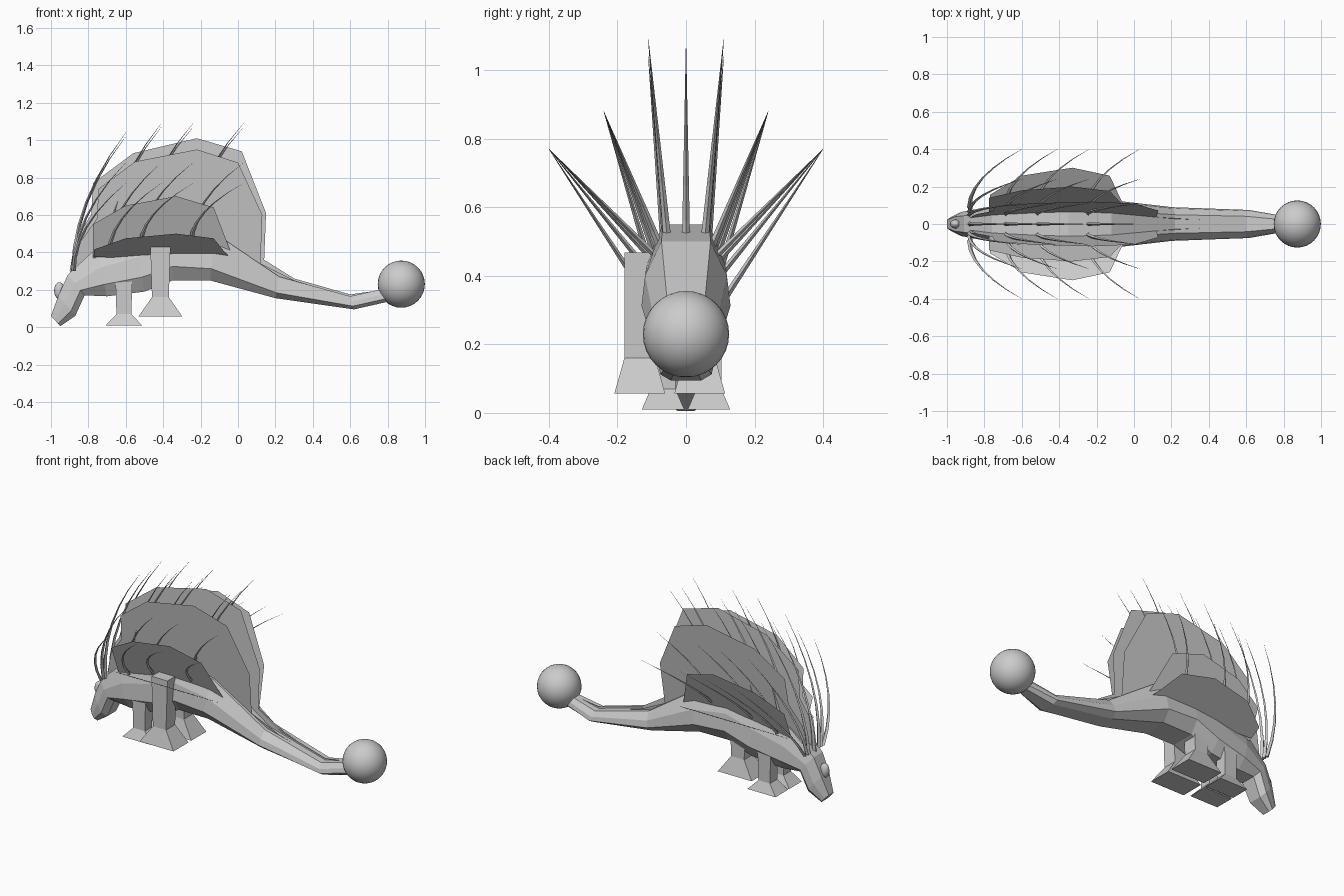
import bpy, bmesh
from mathutils import Vector


def make(name, verts, faces):
    me = bpy.data.meshes.new(name)
    me.from_pydata(verts, [], faces)
    bm = bmesh.new()
    bm.from_mesh(me)
    bmesh.ops.recalc_face_normals(bm, faces=bm.faces)
    bm.to_mesh(me)
    bm.free()
    ob = bpy.data.objects.new(name, me)
    bpy.context.collection.objects.link(ob)
    return ob


def loft(name, rings):
    n = len(rings[0])
    verts = [p for r in rings for p in r]
    faces = [list(range(n)), list(range(len(verts) - n, len(verts)))]
    for i in range(len(rings) - 1):
        for j in range(n):
            k = (j + 1) % n
            faces.append([i * n + j, i * n + k, (i + 1) * n + k, (i + 1) * n + j])
    return make(name, verts, faces)


# Body, head and tail: sheared eight-sided sections
# (x bottom, z bottom, x top, z top, half width)
sections = [
    (-0.95, 0.005, -1.0, 0.06, 0.04),
    (-0.87, 0.06, -0.96, 0.17, 0.07),
    (-0.82, 0.17, -0.91, 0.28, 0.08),
    (-0.70, 0.165, -0.76, 0.42, 0.10),
    (-0.50, 0.19, -0.55, 0.50, 0.115),
    (-0.35, 0.25, -0.35, 0.55, 0.125),
    (-0.15, 0.25, -0.12, 0.50, 0.13),
    (0.20, 0.155, 0.22, 0.27, 0.09),
    (0.62, 0.095, 0.60, 0.165, 0.075),
    (0.82, 0.14, 0.80, 0.21, 0.04),
]
half = [(0.6, 0.0), (1.0, 0.25), (0.92, 0.6), (0.55, 1.0)]
outline = half + [(-y, t) for y, t in reversed(half)]
loft("body", [[(xb + (xt - xb) * t, w * y, zb + (zt - zb) * t) for y, t in outline]
              for xb, zb, xt, zt, w in sections])


# Legs with flared feet: rings of (half x, half y, z)
def leg(name, x, y, profile):
    loft(name, [[(x + sx * hx, y + sy * hy, z) for sx, sy in
                 ((-1, -1), (1, -1), (1, 1), (-1, 1))] for hx, hy, z in profile])


rear = [(0.117, 0.074, 0.057), (0.045, 0.045, 0.16), (0.055, 0.045, 0.468)]
fore = [(0.097, 0.062, 0.01), (0.04, 0.036, 0.07), (0.045, 0.036, 0.26)]
leg("rear_leg_near", -0.415, -0.135, rear)
leg("rear_leg_far", -0.415, 0.04, rear)
leg("front_leg_near", -0.61, -0.067, fore)
leg("front_leg_far", -0.61, 0.067, fore)


# Thin back sails, drawn in x/z and leaned outwards
def sail(name, pts, y0=0.0, slope=0.0, z0=0.4):
    for s in ((1, -1) if y0 else (1,)):
        make(name, [(x, s * (y0 + slope * (z - z0)), z) for x, z in pts],
             [list(range(len(pts)))])


root = [(0.6, 0.14), (0.2, 0.2), (-0.2, 0.36), (-0.7, 0.32), (-0.86, 0.25)]
sail("centre_sail", [(-0.90, 0.30), (-0.87, 0.47), (-0.785, 0.60), (-0.775, 0.77),
                     (-0.56, 0.93), (-0.22, 1.01), (0.02, 0.94), (0.15, 0.61),
                     (0.14, 0.36), (0.30, 0.26), (0.60, 0.175), (0.78, 0.20),
                     (0.78, 0.16)] + root)
sail("inner_sail", [(-0.88, 0.30), (-0.84, 0.46), (-0.755, 0.58), (-0.745, 0.74),
                    (-0.55, 0.885), (-0.22, 0.95), (0.0, 0.88), (0.13, 0.60),
                    (0.12, 0.34), (0.30, 0.25), (0.60, 0.16)] + root, 0.045, 0.135)
sail("middle_sail", [(-0.775, 0.37), (-0.775, 0.55), (-0.60, 0.65), (-0.33, 0.70),
                     (-0.13, 0.64), (-0.03, 0.38)], 0.08, 0.4)
sail("outer_sail", [(-0.77, 0.375), (-0.77, 0.415), (-0.60, 0.475), (-0.33, 0.50),
                    (-0.13, 0.475), (-0.07, 0.40), (-0.03, 0.36)], 0.08, 1.7, 0.37)

# Curved quills in seven fanned rows
bases = [(-0.88, 0.30), (-0.69, 0.39), (-0.52, 0.44), (-0.25, 0.46)]
rows = [(0.0, 0.0, 1.07), (0.05, 0.11, 1.09), (0.065, 0.24, 0.88), (0.09, 0.40, 0.77)]
for y0, y1, z1 in rows:
    for s in ((1, -1) if y0 else (1,)):
        for i, (xb, zb) in enumerate(bases):
            dz = -0.05 if i == 0 and z1 > 1 else 0.0
            rings = []
            for k in range(7):
                t = k / 6
                r = 0.012 * (1 - t) + 0.0006
                c = Vector((xb + 0.28 * t * t, s * (y0 + (y1 - y0) * t),
                            zb + (z1 + dz - zb) * t))
                rings.append([c + Vector(d) * r for d in
                              ((1, 0, 0), (0, 1, 0), (-1, 0, 0), (0, -1, 0))])
            loft("quill", rings)


# Tail ball and forehead bump
def ball(name, loc, scale):
    bpy.ops.mesh.primitive_uv_sphere_add(segments=32, ring_count=16, radius=1, location=loc)
    ob = bpy.context.object
    ob.name = name
    ob.scale = scale
    bpy.ops.object.shade_smooth()


ball("tail_ball", (0.873, 0, 0.23), (0.126,) * 3)
ball("forehead_bump", (-0.955, 0, 0.195), (0.028, 0.024, 0.045))
